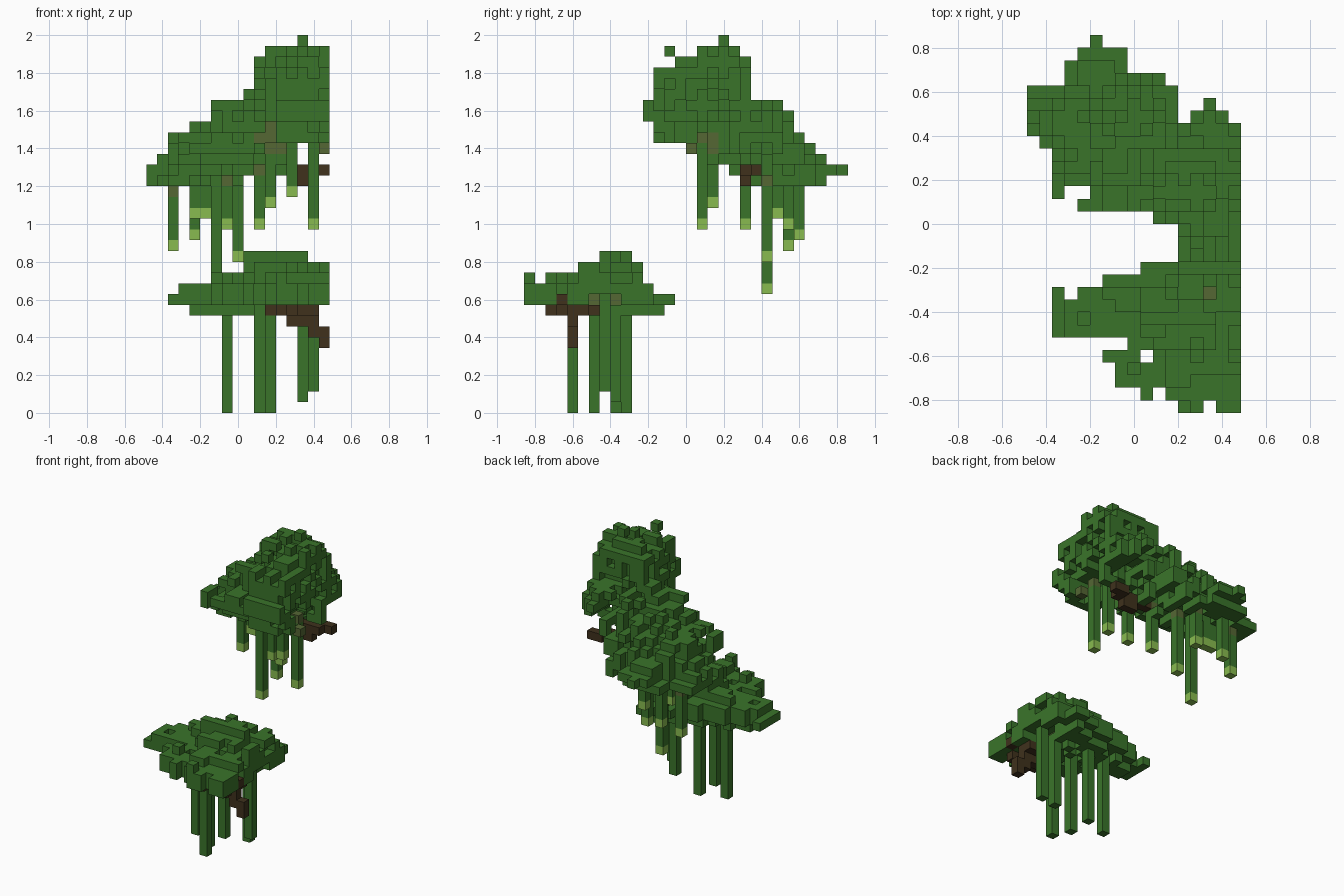
import bpy, bmesh, math, random
from mathutils import Vector

random.seed(4)
V = 2 / 35                      # edge of one block
NX, NY = 17, 30                 # footprint in blocks

if "Cube" in bpy.data.objects:
    bpy.data.objects.remove(bpy.data.objects["Cube"], do_unlink=True)


def material(name, rgb):
    m = bpy.data.materials.new(name)
    m.use_nodes = True
    m.diffuse_color = (*rgb, 1)
    bsdf = m.node_tree.nodes["Principled BSDF"]
    bsdf.inputs["Base Color"].default_value = (*rgb, 1)
    bsdf.inputs["Roughness"].default_value = 1
    return m


GREEN = material("leaf green", (.042, .175, .023))
TIP = material("pale green", (.25, .5, .08))
BARK = material("bark brown", (.05, .031, .012))
OLIVE = material("mossy olive", (.09, .135, .034))

SIDES = [Vector(d) for d in
         ((1, 0, 0), (-1, 0, 0), (0, 1, 0), (0, -1, 0), (0, 0, 1), (0, 0, -1))]


def build_blocks(name, cells, mat):
    """Join grid cells into one mesh holding only the exposed faces."""
    cells = set(cells)
    bm = bmesh.new()
    for c in cells:
        mid = Vector(c) + Vector((.5 - NX / 2, .5 - NY / 2, .5))
        for n in SIDES:
            if tuple(int(a + b) for a, b in zip(c, n)) in cells:
                continue
            u = Vector((n.y, n.z, n.x))
            w = n.cross(u)
            bm.faces.new([bm.verts.new((mid + (n + u * a + w * b) / 2) * V)
                          for a, b in ((-1, -1), (1, -1), (1, 1), (-1, 1))])
    bmesh.ops.remove_doubles(bm, verts=bm.verts, dist=V / 100)
    me = bpy.data.meshes.new(name)
    bm.to_mesh(me)
    bm.free()
    me.materials.append(mat)
    ob = bpy.data.objects.new(name, me)
    bpy.context.collection.objects.link(ob)


def footprint(first_row, spans, extra, gaps):
    plan = {(i, first_row + r) for r, (a, b) in enumerate(spans)
            for i in range(a, b + 1)}
    return (plan | set(extra)) - set(gaps)


def rim_distance(plan, i, j):
    """Steps to the plan's edge; the +x side is cut flat, so it never counts."""
    d = 1
    while all((min(i + a, NX - 1), j + b) in plan
              for a, b in ((d, 0), (-d, 0), (0, d), (0, -d))):
        d += 1
    return d


def canopy(plan, top, bottom, rise):
    cells = set()
    for i, j in sorted(plan):
        d = rim_distance(plan, i, j)
        low = bottom(i, j, d)
        high = min(top(i, j), low + rise(i, d))
        if high - low > 2 and high < 35:
            high -= random.choice((0, 0, 0, 1, 1))
        if d > 1 and high - low > 3 and random.random() < .3:
            low += 1
        cells |= {(i, j, k) for k in range(low, max(high, low + 1))}
    return cells


def roughen(cells, chance):
    """Knock random blocks out of the upright outer walls."""
    walls = [(i, j, k) for i, j, k in sorted(cells)
             if (i, j, k + 1) in cells and (i, j, k - 1) in cells
             and any((i + a, j + b, k) not in cells
                     for a, b in ((1, 0), (-1, 0), (0, 1), (0, -1)))]
    return cells - {c for c in walls if random.random() < chance}


# Upper canopy: a tall crown falling away to the back
left = [12, 11, 11, 11, 10, 4, 5, 2, 2, 2, 1, 0, 0, 0, 0, 3, 3, 4, 5]
right = [16] * 12 + [11] * 3 + [10, 7, 7, 5]
upper_plan = footprint(11, zip(left, right),
                       [(2, 17), (13, 23), (14, 23), (15, 23), (14, 24)], [])
x_top = [23, 24, 26] + [27] * 3 + [29] * 3 + [31, 33] + [34] * 3 + [35, 34, 34]
y_top = [29, 32, 32, 33, 33, 34, 34, 35, 34, 33, 29, 29, 29,
         28, 26, 25, 25, 24, 23]
x_low = [21] * 9 + [22, 21, 23, 22, 24, 25, 24, 24]
y_low = [27, 25, 25, 24, 24, 24, 23, 23, 22] + [21] * 8 + [22] * 2
upper = canopy(upper_plan,
               lambda i, j: math.ceil(35 - ((35 - x_top[i]) ** 3
                                            + (35 - y_top[j - 11]) ** 3) ** (1 / 3)),
               lambda i, j, d: max(x_low[i], y_low[j - 11])
               + (2 if i > 13 and j > 19 else 0),
               lambda i, d: 6 * d - 4 if i > 9 else 2 * d - random.choice((0, 1)))
upper = roughen(roughen(upper, .3), .2)
upper.add((13, 13, 33))         # loose leaf block
# Hollow under the crown, open to the +x side
upper = {(i, j, k) for i, j, k in upper if not (i > 12 and 13 < j < 19 and k < 27)}

# Lower canopy: a thin, broad cushion
left = [12, 11, 7, 7, 10, 8, 2, 2, 2, 4, 6, 9, 12, 14]
right = [16] * 12 + [15, 15]
lower_plan = footprint(0, zip(left, right),
                       [(9, 1), (6, 4), (7, 4), (8, 4), (2, 9)], [(14, 0)])
x_top2 = [11] * 3 + [12] * 3 + [13] * 3 + [15] * 6 + [14] * 2
y_top2 = [13, 12, 13, 13, 13, 14, 14, 15, 15, 15, 14, 12, 11, 11]
lower = canopy(lower_plan,
               lambda i, j: min(x_top2[i], y_top2[j]),
               lambda i, j, d: 9 if d > 1 and 3 < i < 15 and j > 6 else 10,
               lambda i, d: 2 * d)
lower.add((12, 0, 12))
lower = roughen(lower, .2)

# Branches
upper_branch = {(i, 20, 22) for i in range(11, 16)}
upper_branch |= {(16, 21, 22), (15, 21, 22), (14, 20, 21), (13, 20, 21)}
lower_branch = {(i, 4, k) for k, a, b in ((9, 11, 13), (8, 13, 15), (7, 15, 16),
                                          (6, 16, 16)) for i in range(a, b + 1)}
lower_branch |= {(i, j, 9) for i in range(12, 16) for j in range(2, 7)
                 if (i + j) % 3}
lower_branch.add((16, 3, 10))

# Mossy wood set back in the leaves, glimpsed from the front, side or top
front_moss = {(10, 16, 25), (11, 16, 25), (11, 16, 26), (11, 17, 24),
              (12, 17, 24), (7, 24, 21), (10, 20, 22), (2, 24, 20)}
side_moss = {(12, 17, 25), (12, 17, 24), (15, 16, 25), (16, 15, 24),
             (8, 22, 21), (13, 6, 10), (13, 7, 10), (13, 8, 10)}
top_moss = (14, 9, 11)
moss = front_moss | side_moss | {top_moss}


def uncover(cells):
    """Clear the leaves that stand between the moss and its open side."""
    return {(i, j, k) for i, j, k in cells
            if not any(i == a and k == c and j <= b for a, b, c in front_moss)
            and not any(j == b and k == c and i >= a for a, b, c in side_moss)
            and not ((i, j) == top_moss[:2] and k >= top_moss[2])}


upper = uncover(upper) - upper_branch
lower = uncover(lower) - lower_branch

build_blocks("upper_canopy", upper, GREEN)
build_blocks("lower_canopy", lower, GREEN)
build_blocks("upper_branch", upper_branch, BARK)
build_blocks("lower_branch", lower_branch, BARK)
build_blocks("mossy_wood", moss, OLIVE)

# Hanging vines: (column, row, lowest block)
solid = upper | lower | upper_branch | lower_branch | moss


def vine(i, j, k):
    cells = [(i, j, k)]
    while (i, j, cells[-1][2] + 1) not in solid and len(cells) < 12:
        cells.append((i, j, cells[-1][2] + 1))
    return cells


stems, tips = [], []
for spot in ((2, 24, 15), (4, 25, 16), (4, 23, 18), (5, 23, 18), (7, 24, 17),
             (6, 22, 11), (8, 22, 14), (10, 20, 17), (15, 16, 17),
             (11, 17, 19), (13, 16, 20), (12, 17, 23)):
    column = vine(*spot)
    tips.append(column[0])
    stems += column[1:]
build_blocks("upper_vines", stems, GREEN)
build_blocks("vine_tips", tips, TIP)

ground_vines = []
for spot in ((11, 4, 0), (10, 6, 0), (10, 9, 0), (7, 8, 0), (14, 8, 1), (15, 7, 2)):
    ground_vines += vine(*spot)
build_blocks("lower_vines", ground_vines, GREEN)
